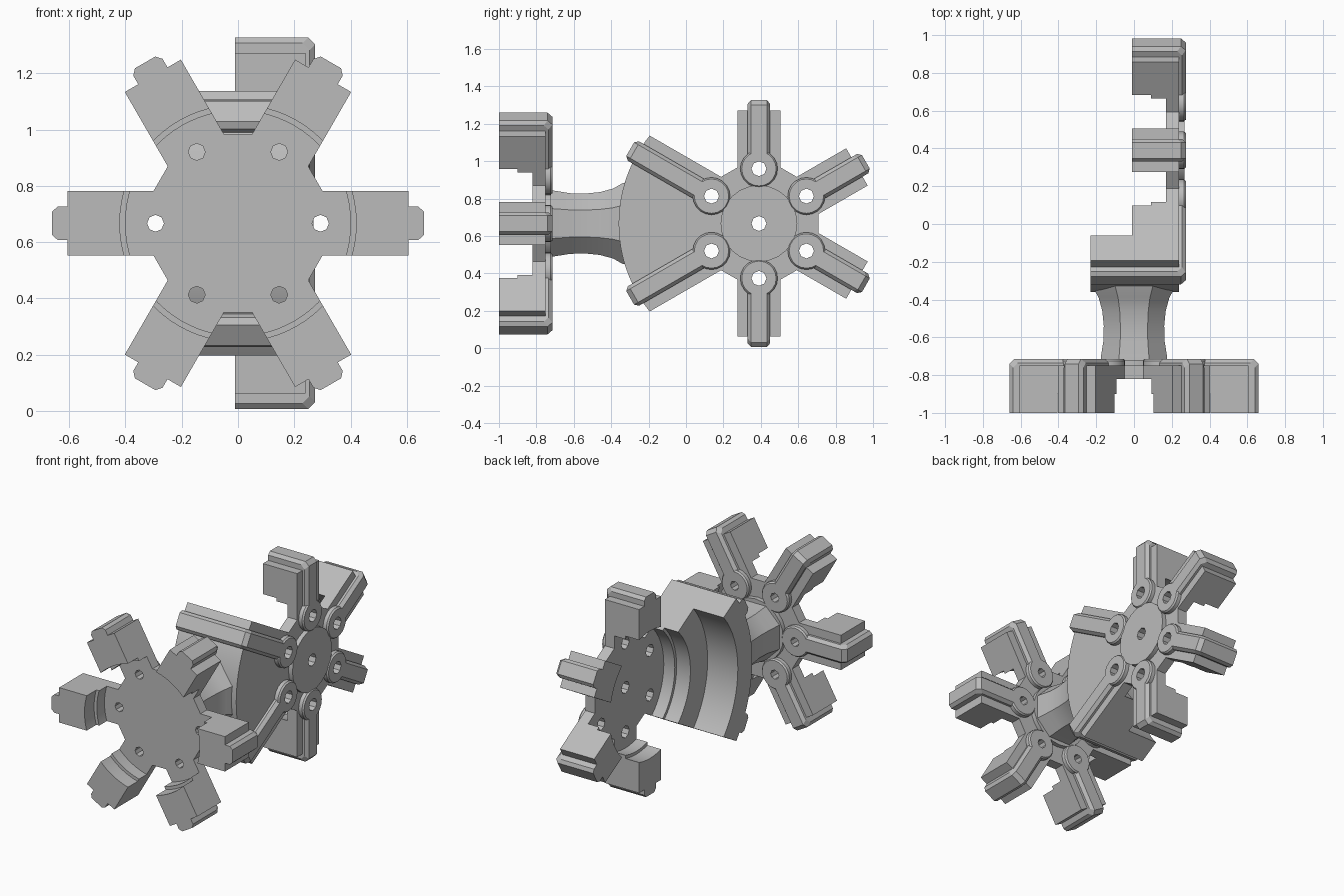
import bpy, bmesh, math
from mathutils import Matrix, Vector

cube = bpy.data.objects.get("Cube")
if cube:
    bpy.data.objects.remove(cube, do_unlink=True)

grey = bpy.data.materials.new("neutral_grey")
grey.use_nodes = True
grey.diffuse_color = (0.5, 0.5, 0.5, 1)
grey.node_tree.nodes["Principled BSDF"].inputs["Base Color"].default_value = (0.5, 0.5, 0.5, 1)

HALF = 0.115      # arm half width
SHOULDER = 0.30   # where arms leave the hub
BACK = 0.25       # back of the plate
RAISED = 0.285    # back of ribs and bosses
BOSS_R = 0.293    # bolt circle


def loft(name, loops):
    """Skin equal-length point loops and cap both ends."""
    bm = bmesh.new()
    rings = [[bm.verts.new(p) for p in loop] for loop in loops]
    n = len(rings[0])
    for a, b in zip(rings, rings[1:]):
        for i in range(n):
            j = (i + 1) % n
            bm.faces.new((a[i], a[j], b[j], b[i]))
    bm.faces.new(rings[0][::-1])
    bm.faces.new(rings[-1])
    bmesh.ops.recalc_face_normals(bm, faces=bm.faces)
    mesh = bpy.data.meshes.new(name)
    bm.to_mesh(mesh)
    bm.free()
    mesh.materials.append(grey)
    obj = bpy.data.objects.new(name, mesh)
    bpy.context.collection.objects.link(obj)
    return obj


def lathe(name, profile, n, centre=(0, 0)):
    """Stack circles given as (radius, height)."""
    return loft(name, [[(centre[0] + r * math.cos(math.tau * i / n),
                         centre[1] + r * math.sin(math.tau * i / n), w)
                        for i in range(n)] for r, w in profile])


def prism(name, outline, low, high):
    return loft(name, [[(x, y, w) for x, y in outline] for w in (low, high)])


def polar(along, side, angle):
    c, s = math.cos(angle), math.sin(angle)
    return (along * c - side * s, along * s + side * c)


def combine(obj, tool, operation):
    mod = obj.modifiers.new("cut", 'BOOLEAN')
    mod.operation, mod.object, mod.solver = operation, tool, 'EXACT'
    bpy.context.view_layer.objects.active = obj
    bpy.ops.object.modifier_apply(modifier=mod.name)
    bpy.data.objects.remove(tool, do_unlink=True)


def smooth(obj):
    bpy.ops.object.select_all(action='DESELECT')
    obj.select_set(True)
    bpy.context.view_layer.objects.active = obj
    bpy.ops.object.shade_smooth_by_angle(angle=math.radians(28))


def rib(name, angle, body_end, tip, front):
    """Chamfered strip along the back of an arm and down its end."""
    def section(side, drop):
        top, end = RAISED - drop, tip - drop
        path = [(0.36, BACK - 0.01), (0.36, top), (end - 0.025, top), (end, top - 0.025),
                (end, front), (body_end - 0.02, front), (body_end - 0.02, BACK - 0.01)]
        return [(*polar(r, side, angle), w) for r, w in path]
    return loft(name, [section(-0.06, 0.02), section(-0.042, 0), section(0.042, 0), section(0.06, 0.02)])


def drill(obj, angles, radius):
    for a in angles:
        combine(obj, lathe("drill", [(radius, 0.1), (radius, 0.4)], 8, polar(BOSS_R, 0, a)), 'DIFFERENCE')


def hub(label, first, long_arms, hole):
    """Six-armed hub in its own frame: arms point forward to w = 0, back faces +w."""
    angles = [first + k * math.pi / 3 for k in range(6)]
    outline = []
    for k, a in enumerate(angles):
        ends = [] if k in long_arms else [(0.605, -HALF), (0.605, HALF)]
        for r, s in [(SHOULDER, -HALF)] + ends + [(SHOULDER, HALF)]:
            outline.append(polar(r, s, a))
    body = prism(label + "_hub", outline, 0, BACK)
    # stepped round recess
    combine(body, lathe("recess", [(0.42, -0.4), (0.42, 0.1), (0.40, 0.1), (0.40, 0.18)], 72), 'DIFFERENCE')
    # raised centre and bosses
    combine(body, lathe("centre", [(0.205, 0.22), (0.205, RAISED - 0.006)], 24), 'UNION')
    for a in angles:
        combine(body, lathe("boss", [(0.1, 0.22), (0.1, RAISED - 0.01), (0.092, RAISED)], 20,
                            polar(BOSS_R, 0, a)), 'UNION')
    drill(body, angles, hole)
    parts = [body]
    for k, a in enumerate(angles):
        size = (0.745, 0.795, -0.22) if k in long_arms else (0.605, 0.66, 0)
        parts.append(rib(f"{label}_rib_{k + 1}", a, *size))
    return parts, angles


def place(parts, matrix):
    for p in parts:
        p.data.transform(matrix)
        smooth(p)


# Front hub, facing forward
front, _ = hub("front", 0, (), 0.03)
place(front, Matrix.Translation((0, -1, 0.667)) @ Matrix.Rotation(-math.pi / 2, 4, 'X'))

# Side hub, with two long arms joined by a fan
side, angles = hub("side", math.radians(30), (2, 3), 0.04)
combine(side[0], lathe("centre_drill", [(0.04, 0.1), (0.04, 0.4)], 8), 'DIFFERENCE')

lower, upper = angles[2], angles[3]
edge = math.asin(HALF / 0.75)
steps = 24
arc = [polar(0.75, 0, lower - edge + (upper - lower + 2 * edge) * i / steps) for i in range(steps + 1)]
inner = [polar(SHOULDER, s, a) for a in (upper, lower) for s in (HALF, -HALF)]
fan = prism("fan", arc + inner, -0.22, BACK)
combine(fan, lathe("fan_recess", [(0.6, -0.5), (0.6, 0), (0.42, 0), (0.42, 0.1),
                                  (0.40, 0.1), (0.40, 0.18)], 72), 'DIFFERENCE')
drill(fan, (lower, upper), 0.04)
to_side = Matrix(((0, 0, 1, -0.011), (1, 0, 0, 0.39), (0, 1, 0, 0.667), (0, 0, 0, 1)))
place(side + [fan], to_side)

# Flared neck between the hubs
rings = []
for y, h in [(-0.77, 0.18), (-0.70, 0.175), (-0.62, 0.162), (-0.54, 0.16),
             (-0.46, 0.168), (-0.39, 0.187), (-0.34, 0.215), (-0.30, 0.225)]:
    c = h * 0.45
    corner = [(h, -c), (h, c), (c, h), (-c, h), (-h, c), (-h, -c), (-c, -h), (c, -h)]
    rings.append([(x, y, 0.667 + z) for x, z in corner])
smooth(loft("neck", rings))
